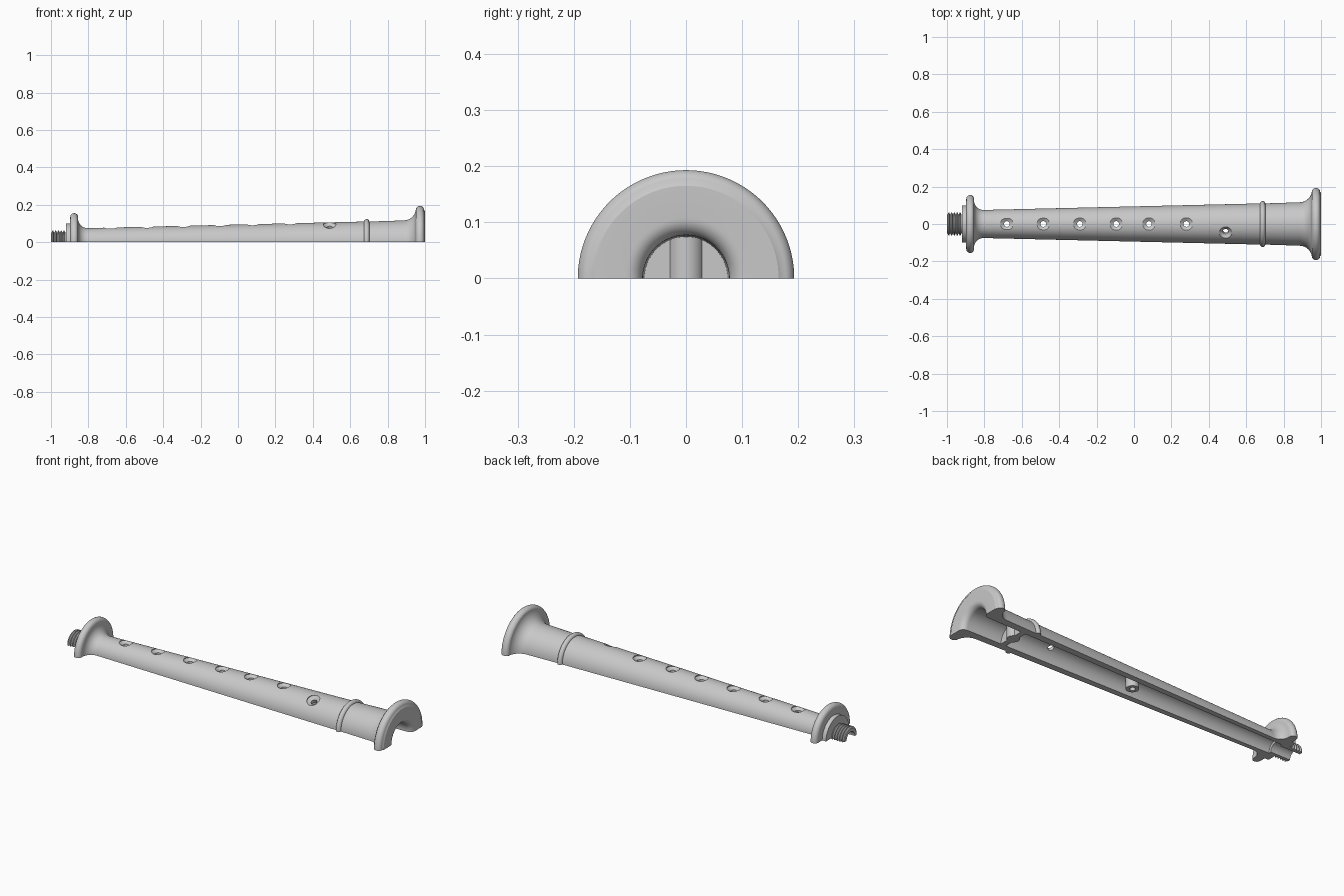
import bpy, bmesh, math
from mathutils import Matrix, Vector

if "Cube" in bpy.data.objects:
    bpy.data.objects.remove(bpy.data.objects["Cube"])

grey = bpy.data.materials.new("plain grey")
grey.use_nodes = True
colour = (0.58, 0.58, 0.58, 1)
grey.diffuse_color = colour
grey.node_tree.nodes["Principled BSDF"].inputs["Base Color"].default_value = colour


def finish(name, bm):
    bmesh.ops.remove_doubles(bm, verts=bm.verts, dist=1e-5)
    bmesh.ops.recalc_face_normals(bm, faces=bm.faces)
    mesh = bpy.data.meshes.new(name)
    bm.to_mesh(mesh)
    bm.free()
    obj = bpy.data.objects.new(name, mesh)
    bpy.context.collection.objects.link(obj)
    mesh.materials.append(grey)
    return obj


def smooth(obj):
    bpy.ops.object.select_all(action='DESELECT')
    obj.select_set(True)
    bpy.context.view_layer.objects.active = obj
    bpy.ops.object.shade_smooth_by_angle(angle=math.radians(32))


def half_lathe(name, profile, steps=64):
    """Sweep a closed (x, radius) outline half a turn over the x axis."""
    bm = bmesh.new()
    face = bm.faces.new([bm.verts.new((x, -r, 0)) for x, r in profile])
    bmesh.ops.spin(bm, geom=[face] + face.edges[:] + face.verts[:], cent=(0, 0, 0),
                   axis=(1, 0, 0), angle=-math.pi, steps=steps, use_duplicate=False)
    if not any(f.normal.z < -0.9 and len(f.verts) == len(profile)
               and f.calc_center_median().y < 0 for f in bm.faces):
        bm.normal_update()
        starts = [e for e in bm.edges if e.is_boundary]
        if starts:
            bmesh.ops.contextual_create(bm, geom=starts)
    return finish(name, bm)


def turned(name, profile, matrix, steps=32):
    """Full turn of a (radius, height) outline around z, then placed."""
    bm = bmesh.new()
    verts = [bm.verts.new((r, 0, z)) for r, z in profile]
    edges = [bm.edges.new(p) for p in zip(verts, verts[1:])]
    bmesh.ops.spin(bm, geom=verts + edges, cent=(0, 0, 0), axis=(0, 0, 1),
                   angle=math.tau, steps=steps)
    bm.transform(matrix)
    return finish(name, bm)


def arc(cx, cr, rx, rr, start, end, count=8):
    angles = [math.radians(start + (end - start) * i / count) for i in range(count + 1)]
    return [(cx + rx * math.cos(a), cr + rr * math.sin(a)) for a in angles]


# Outer outline: threaded tenon, collar, flange, tapered tube, ring and bell
outline = [(-1, 0.052)]
for i in range(5):
    x = -0.996 + i * 0.015
    outline += [(x, 0.052), (x + 0.004, 0.062), (x + 0.008, 0.062), (x + 0.012, 0.052)]
outline += [(-0.92, 0.052), (-0.92, 0.1), (-0.897, 0.1)]
outline += arc(-0.876, 0.134, 0.021, 0.021, 180, 0, 12)
outline += arc(-0.805, 0.125, 0.05, 0.05, 180, 270)
outline += arc(0.688, 0.11, 0.014, 0.013, 180, 0)
outline += arc(0.885, 0.18, 0.066, 0.064, 270, 360, 10)
outline += arc(0.973, 0.173, 0.022, 0.02, 170, 0, 12)

# Bell face, rounded lip and tapered bore, narrowing inside the tenon
outline += [(1, 0.165), (1, 0.108)]
outline += arc(0.97, 0.107, 0.03, 0.03, 0, -90)[1:]
outline += [(-0.88, 0.05), (-0.88, 0.036), (-1, 0.036)]
body = half_lathe("flute_half_body", outline)


# Finger holes: countersunk mouth over a narrow bore
def cut_hole(x, tilt):
    radius = 0.093 + 0.0225 * x
    cutter = turned("hole_cutter",
                    [(0, -0.06), (0.015, -0.06), (0.015, -0.016), (0.034, -0.004),
                     (0.034, 0.04), (0, 0.04)],
                    Matrix.Rotation(tilt, 4, 'X') @ Matrix.Translation((x, 0, radius)))
    cutter.hide_render = True
    mod = body.modifiers.new("finger_hole", 'BOOLEAN')
    mod.operation = 'DIFFERENCE'
    mod.solver = 'EXACT'
    mod.object = cutter
    bpy.context.view_layer.objects.active = body
    bpy.ops.object.modifier_apply(modifier=mod.name)
    bpy.data.objects.remove(cutter)


for x in (-0.68, -0.485, -0.29, -0.095, 0.08, 0.28):
    cut_hole(x, 0)
cut_hole(0.49, math.radians(27))
smooth(body)

# Partition behind the bell
half_lathe("bore_partition", [(0.735, 0), (0.735, 0.09), (0.765, 0.09), (0.765, 0)], 32)

# Joining posts with a pin socket, hanging from the bore roof
for name, x, top in (("middle_post", 0.01, 0.073), ("bell_post", 0.75, 0.092)):
    post = turned(name, [(0, 0.035), (0.014, 0.035), (0.014, 0), (0.032, 0),
                         (0.032, top), (0, top)],
                  Matrix.Translation(Vector((x, 0, 0))))
    smooth(post)
